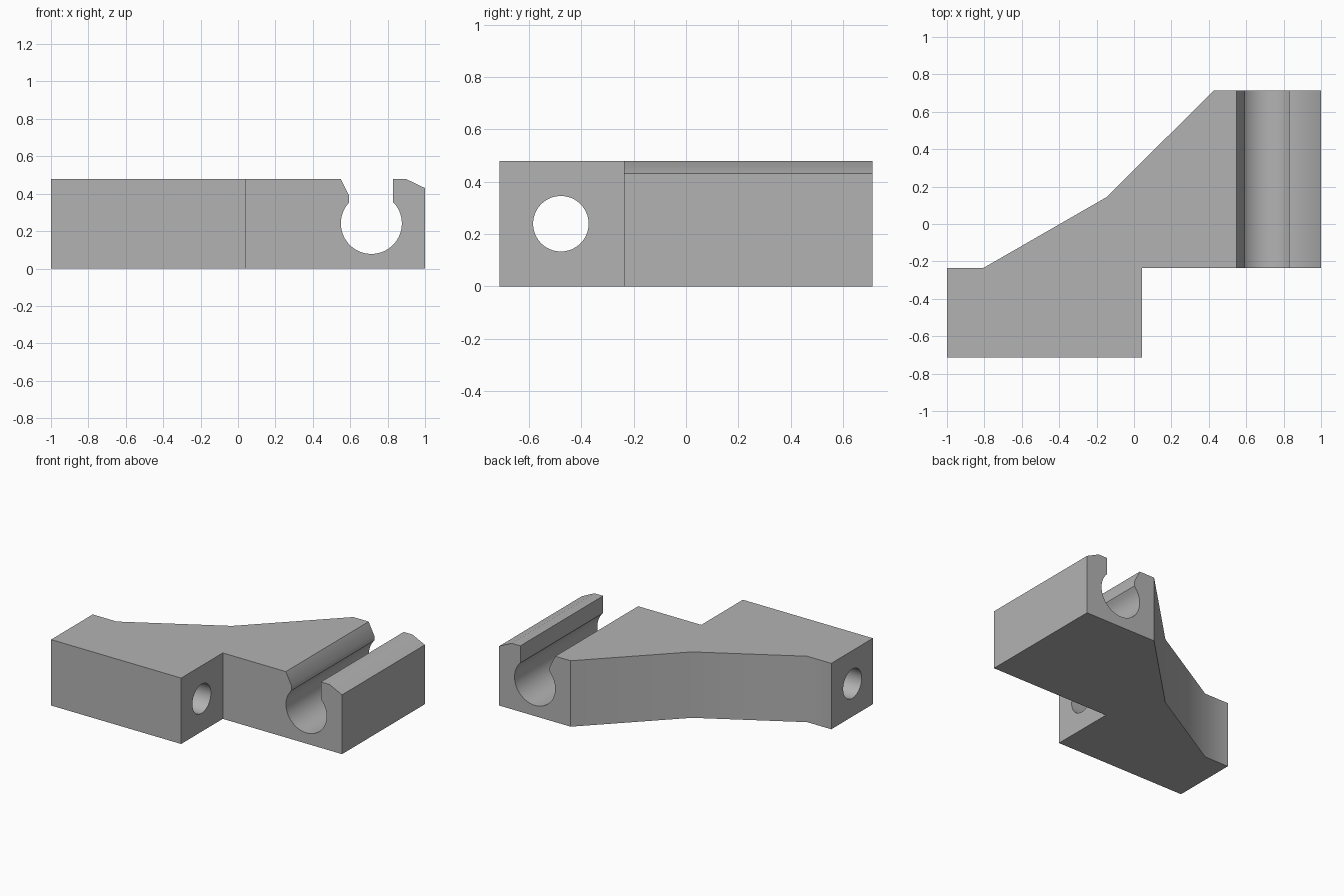
import bpy, bmesh
from math import radians, cos, sin, asin
from mathutils import Vector

cube = bpy.data.objects.get("Cube")
if cube:
    bpy.data.objects.remove(cube, do_unlink=True)

grey = bpy.data.materials.new("light_grey")
grey.use_nodes = True
grey.diffuse_color = (0.45, 0.45, 0.45, 1)
grey.node_tree.nodes["Principled BSDF"].inputs["Base Color"].default_value = (0.45, 0.45, 0.45, 1)


def prism(name, profile, start, push):
    """Extrude a closed profile; start maps each 2D point to 3D."""
    bm = bmesh.new()
    face = bm.faces.new([bm.verts.new(start(a, b)) for a, b in profile])
    moved = bmesh.ops.extrude_face_region(bm, geom=[face])["geom"]
    bmesh.ops.translate(bm, vec=Vector(push), verts=[v for v in moved if isinstance(v, bmesh.types.BMVert)])
    bmesh.ops.recalc_face_normals(bm, faces=bm.faces)
    mesh = bpy.data.meshes.new(name)
    bm.to_mesh(mesh)
    bm.free()
    mesh.materials.append(grey)
    obj = bpy.data.objects.new(name, mesh)
    bpy.context.collection.objects.link(obj)
    return obj


def arc(cx, cz, r, a0, a1, steps):
    angles = [a0 + (a1 - a0) * i / steps for i in range(steps + 1)]
    return [(cx + r * cos(radians(a)), cz + r * sin(radians(a))) for a in angles]


HEIGHT = 0.478

# Stepped bracket body with a slanted back
outline = [(-1, -0.713), (0.043, -0.713), (0.043, -0.236), (1, -0.236),
           (1, 0.713), (0.426, 0.713), (-0.148, 0.143), (-0.807, -0.236), (-1, -0.236)]
body = prism("bracket_body", outline, lambda x, y: (x, y, 0), (0, 0, HEIGHT))

# Snap-in channel: round bore, narrow throat, flared left lip
bore = arc(0.713, 0.241, 0.163, 44, -222, 64)
bore[0], bore[-1] = (0.83, 0.354), (0.594, 0.354)
channel = bore + [(0.594, 0.388), (0.549, HEIGHT), (0.539, 0.498), (0.83, 0.498)]
along_y = lambda x, z: (x, -1, z)
channel_cutter = prism("channel_cutter", channel, along_y, (0, 2, 0))

# Chamfer on the outer lip
chamfer = [(0.9, HEIGHT), (1, 0.43), (1.1, 0.382), (1.1, 0.6), (0.646, 0.6)]
chamfer_cutter = prism("chamfer_cutter", chamfer, along_y, (0, 2, 0))

# Pin hole through the side block
pin = arc(-0.478, 0.239, 0.106, 0, 360, 64)[:-1]
pin_cutter = prism("pin_hole_cutter", pin, lambda y, z: (-1.2, y, z), (1.5, 0, 0))

bpy.context.view_layer.objects.active = body
body.select_set(True)
for cutter in (channel_cutter, chamfer_cutter, pin_cutter):
    cutter.hide_render = True
    mod = body.modifiers.new(cutter.name, "BOOLEAN")
    mod.operation, mod.solver, mod.object = "DIFFERENCE", "EXACT", cutter
    bpy.ops.object.modifier_apply(modifier=mod.name)
    bpy.data.objects.remove(cutter, do_unlink=True)

bpy.ops.object.shade_smooth_by_angle(angle=radians(30))
